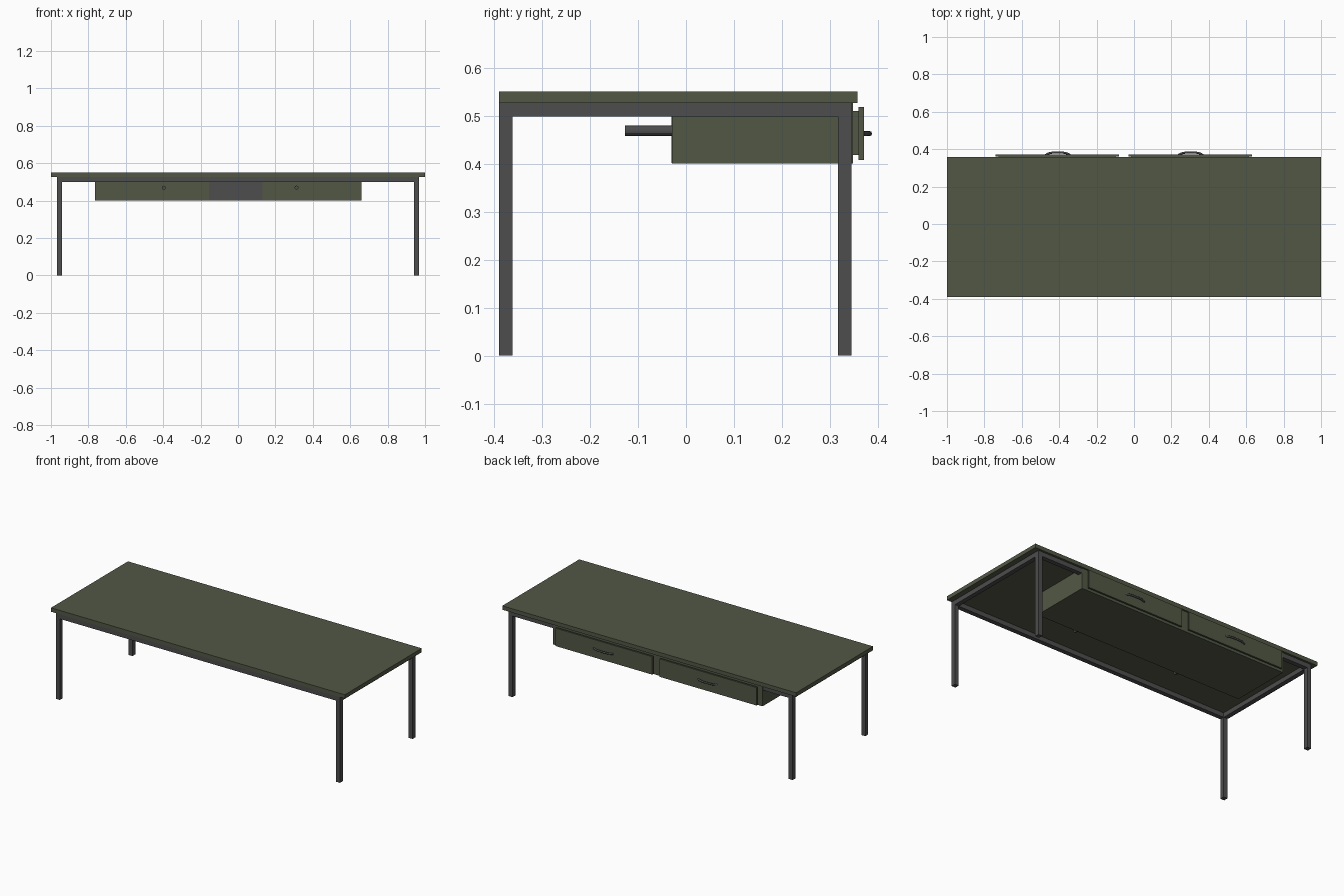
import bpy, math

if "Cube" in bpy.data.objects:
    bpy.data.objects.remove(bpy.data.objects["Cube"])


def material(name, rgb):
    m = bpy.data.materials.new(name)
    m.diffuse_color = (*rgb, 1)
    m.use_nodes = True
    m.node_tree.nodes["Principled BSDF"].inputs["Base Color"].default_value = m.diffuse_color
    return m


GREEN = material("olive green", (0.085, 0.097, 0.06))
GREY = material("dark grey metal", (0.075, 0.075, 0.077))


def box(name, x, y, z, mat):
    """Box from (min, max) ranges on each axis."""
    bpy.ops.mesh.primitive_cube_add(size=1, location=[sum(r) / 2 for r in (x, y, z)])
    o = bpy.context.object
    o.name = name
    o.scale = [r[1] - r[0] for r in (x, y, z)]
    bpy.ops.object.transform_apply(location=False, rotation=False, scale=True)
    o.data.materials.append(mat)
    return o


# table top
box("table_top", (-1, 1), (-0.39, 0.358), (0.527, 0.551), GREEN)

# metal frame: four legs, two long rails, two side rails
XO, XI = 0.967, 0.94
FRONT, BACK = (-0.39, -0.362), (0.317, 0.345)
for side, sx in (("left", -1), ("right", 1)):
    xr = tuple(sorted((sx * XI, sx * XO)))
    box(f"front_{side}_leg", xr, FRONT, (0, 0.527), GREY)
    box(f"back_{side}_leg", xr, BACK, (0, 0.527), GREY)
    box(f"{side}_rail", xr, (FRONT[1], BACK[0]), (0.499, 0.527), GREY)
for name, yr in (("front_rail", FRONT), ("back_rail", BACK)):
    box(name, (-XI, XI), yr, (0.499, 0.527), GREY)

# drawer cabinet under the top, with a grey patch on its hidden face
box("drawer_cabinet", (-0.765, 0.66), (-0.029, 0.348), (0.401, 0.527), GREEN)
box("cabinet_grey_patch", (-0.155, 0.13), (-0.03, -0.028), (0.402, 0.526), GREY)

# drawers: recessed body, front panel, bowed handle, runner rod
for side, cx in (("left", -0.41), ("right", 0.30)):
    box(f"{side}_drawer_body", (cx - 0.315, cx + 0.315), (0.3, 0.361), (0.418, 0.51), GREEN)
    box(f"{side}_drawer_front", (cx - 0.33, cx + 0.33), (0.36, 0.371), (0.408, 0.518), GREEN)

    curve = bpy.data.curves.new(f"{side}_handle", 'CURVE')
    curve.dimensions = '3D'
    curve.bevel_depth = 0.0055
    curve.bevel_resolution = 2
    curve.use_fill_caps = True
    path = [(-0.066, 0.368), (-0.055, 0.375), (-0.04, 0.380), (-0.02, 0.3825),
            (0.02, 0.3825), (0.04, 0.380), (0.055, 0.375), (0.066, 0.368)]
    sp = curve.splines.new('POLY')
    sp.points.add(len(path) - 1)
    for p, (px, py) in zip(sp.points, path):
        p.co = (cx + 0.003 + px, py, 0.463, 1)
    curve.materials.append(GREY)
    bpy.context.collection.objects.link(bpy.data.objects.new(f"{side}_handle", curve))

    bpy.ops.mesh.primitive_cylinder_add(vertices=12, radius=0.0105, depth=0.1,
                                        location=(cx + 0.013, -0.077, 0.469),
                                        rotation=(math.pi / 2, 0, 0))
    rod = bpy.context.object
    rod.name = f"{side}_rod"
    rod.data.materials.append(GREY)
    bpy.ops.object.shade_smooth_by_angle()
